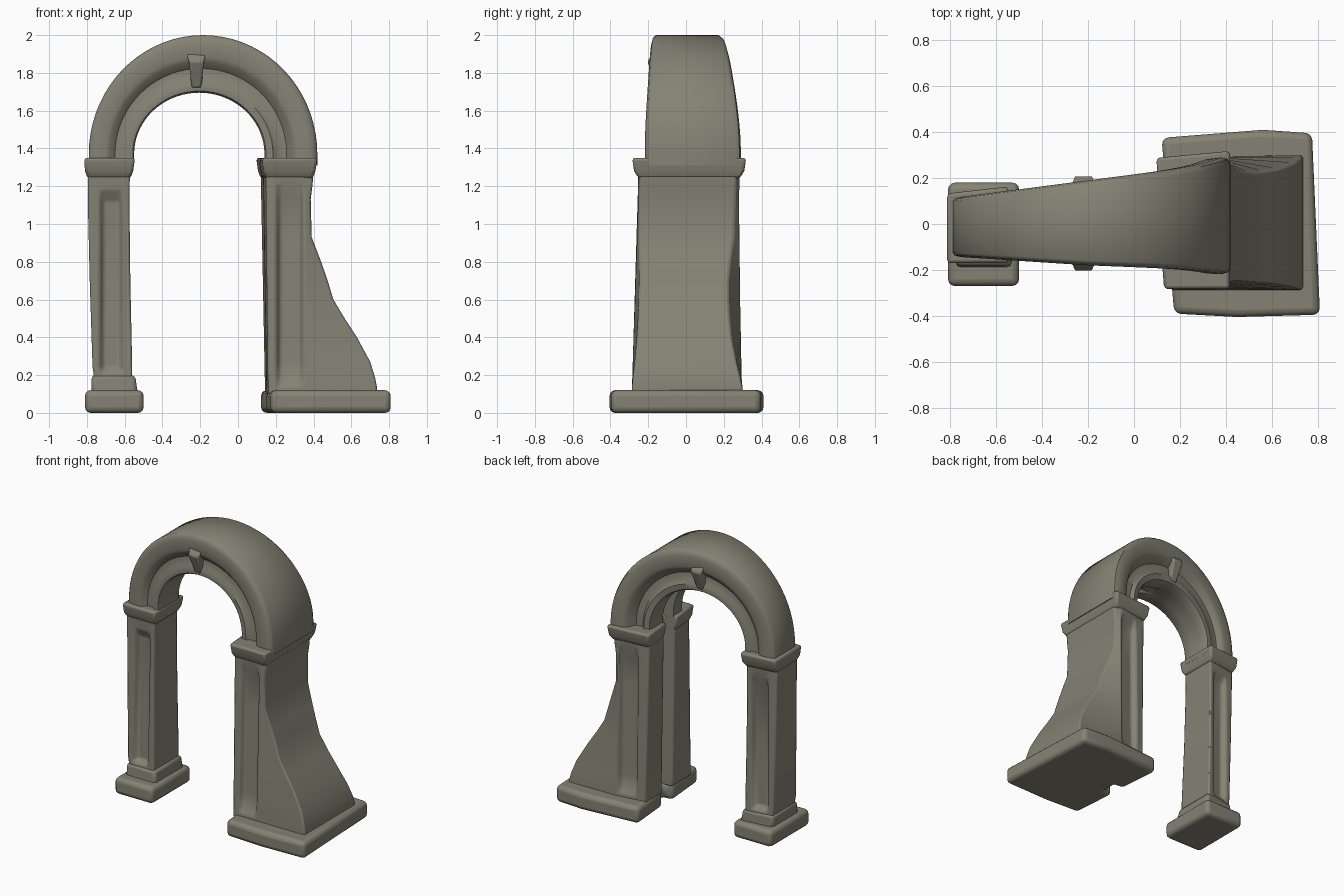
import bpy, bmesh, math

if "Cube" in bpy.data.objects:
    bpy.data.objects.remove(bpy.data.objects["Cube"], do_unlink=True)

STONE = (0.235, 0.225, 0.175, 1)
stone = bpy.data.materials.new("weathered_stone")
stone.use_nodes = True
stone.diffuse_color = STONE
bsdf = stone.node_tree.nodes["Principled BSDF"]
bsdf.inputs["Base Color"].default_value = STONE
bsdf.inputs["Roughness"].default_value = 0.9

TILT = 0.03  # how far the back of each pillar slants in towards -x


def loft(name, rings, bevel=0.0, segments=2):
    """Skin a list of equal-length rings, cap both ends and round the edges."""
    bm = bmesh.new()
    loops = [[bm.verts.new(p) for p in ring] for ring in rings]
    n = len(loops[0])
    for a, b in zip(loops, loops[1:]):
        for i in range(n):
            j = (i + 1) % n
            bm.faces.new((a[i], a[j], b[j], b[i]))
    bm.faces.new(loops[0][::-1])
    bm.faces.new(loops[-1])
    bmesh.ops.recalc_face_normals(bm, faces=bm.faces)
    mesh = bpy.data.meshes.new(name)
    bm.to_mesh(mesh)
    bm.free()
    mesh.materials.append(stone)
    obj = bpy.data.objects.new(name, mesh)
    bpy.context.collection.objects.link(obj)
    if bevel:
        mod = obj.modifiers.new("rounded_edges", "BEVEL")
        mod.width, mod.segments, mod.limit_method = bevel, segments, "ANGLE"
    bpy.ops.object.select_all(action="DESELECT")
    obj.select_set(True)
    bpy.context.view_layer.objects.active = obj
    bpy.ops.object.shade_smooth_by_angle(angle=math.radians(45))


def notch_points(xm, depth):
    """Channel cut into the middle of the inner side."""
    h = 0.06
    return [(xm, h), (xm + depth, h - 0.01), (xm + depth, 0.01 - h), (xm, -h)]


def slab(z, xf, xb, x1, y0, y1, notch=0.0, tilt=TILT):
    """Four-sided plan with a slanting back."""
    ring = [(xf, y0), (x1, y0), (x1, y1), (xb, y1 - tilt)]
    if notch:
        ring += notch_points((xf + xb) / 2, notch)
    return [(x, y, z) for x, y in ring]


def base_plan(z):
    """Buttress base: skewed, bulging a little at the middle of its long sides."""
    ring = [(0.175, -0.39), (0.45, -0.405), (0.81, -0.395), (0.775, 0.395),
            (0.56, 0.41), (0.12, 0.375)] + notch_points(0.147, 0.07)
    return [(x, y, z) for x, y in ring]


def shaft(z, xf, xb, x1, y0, y1, d, panel, notch=0.0, inset=0.0):
    """Plan of a shaft with sunk panels of depth d; inset trims the outer corners."""
    p0, p1 = panel
    s = 0.025
    face = [(p0, 0), (p0 + s, d), (p1 - s, d), (p1, 0)]

    def back(x):
        return y1 - TILT * max(0, p1 + s - x) / 0.2

    ring = [(xf, y0)] + [(x, y0 + k) for x, k in face]
    ring += [(x1, y0 + inset / 3), (x1, y1 - inset)]
    ring += [(x, back(x) - k) for x, k in reversed(face)] + [(xb, back(xb))]
    if notch:
        ring += notch_points((xf + xb) / 2, notch)
    return [(x, y, z) for x, y in ring]


# Slim pillar
panel = (-0.735, -0.605)
loft("slim_base", [slab(z, -0.81, -0.81, -0.5, -0.27, 0.18, tilt=0) for z in (0, 0.12)], 0.03, 3)
loft("slim_collar", [
    slab(0.1, -0.775, -0.775, -0.53, -0.19, 0.14),
    slab(0.2, -0.775, -0.775, -0.545, -0.18, 0.135)], 0.02)
loft("slim_shaft", [
    shaft(z, x0, x0, x1, y0, 0.125, d, panel)
    for z, x0, x1, y0, d in [
        (0.1, -0.765, -0.56, -0.17, 0), (0.21, -0.765, -0.56, -0.17, 0),
        (0.24, -0.77, -0.56, -0.17, 0.035), (0.7, -0.785, -0.57, -0.155, 0.035),
        (1.12, -0.795, -0.575, -0.145, 0.035), (1.18, -0.795, -0.575, -0.145, 0),
        (1.3, -0.795, -0.57, -0.145, 0)]], 0.01)
loft("slim_capital", [
    slab(1.24, -0.795, -0.795, -0.57, -0.14, 0.125),
    slab(1.28, -0.81, -0.81, -0.555, -0.165, 0.155),
    slab(1.35, -0.815, -0.815, -0.545, -0.172, 0.165)], 0.015)

# Heavy pillar whose outer side flares into a buttress
panel, groove = (0.2, 0.35), 0.09
loft("buttress_base", [base_plan(z) for z in (0, 0.12)], 0.03, 3)
flare = [(0.1, 0.735, 0, 0), (0.14, 0.735, 0, 0), (0.19, 0.725, 0.03, 0.01),
         (0.27, 0.7, 0.035, 0.03), (0.4, 0.63, 0.035, 0.055), (0.5, 0.565, 0.035, 0.065),
         (0.6, 0.505, 0.035, 0.07), (0.7, 0.475, 0.035, 0.07), (0.8, 0.44, 0.035, 0.06),
         (0.93, 0.39, 0.035, 0.04), (1.13, 0.385, 0.035, 0.03),
         (1.21, 0.395, 0, 0.025), (1.3, 0.4, 0, 0.02)]
loft("buttress_shaft", [
    shaft(z, 0.16 - 0.01 * z, 0.145 - 0.02 * z, x1,
          -0.29 + 0.03 * z, 0.3 - 0.01 * z, d, panel, groove, inset)
    for z, x1, d, inset in flare], 0.01)
loft("buttress_capital", [
    slab(1.24, 0.145, 0.12, 0.395, -0.25, 0.285, groove),
    slab(1.28, 0.135, 0.105, 0.41, -0.275, 0.31, groove),
    slab(1.35, 0.13, 0.095, 0.42, -0.285, 0.32, groove)], 0.015)

# Moulded arch, deepening from the slim side to the heavy side
moulding = [(0.0, 0.72), (0.03, 0.8), (0.16, 0.83), (0.24, 0.74), (0.42, 0.74),
            (0.54, 0.95), (0.62, 1.0), (0.86, 1.0), (0.96, 0.96), (1.0, 0.88)]


def arch_ring(angle, drop=0.0):
    c, s = math.cos(angle), math.sin(angle)
    heavy = max(0.0, c)
    sink = 0.28 * heavy
    section = [(t, -k) for t, k in moulding] + [(t, k) for t, k in reversed(moulding)]
    section += [(0.0, 0.26), (sink, 0.22), (sink, -0.22), (0.0, -0.26)]
    ring = []
    for t, k in section:
        x = -0.205 + 0.02 * t + c * (0.345 + 0.26 * t)
        z = 1.37 + s * (0.325 + 0.305 * t) - drop
        front = 0.18 + (0.065 if x < -0.2 else 0.04) * (x + 0.2) + 0.015 * heavy ** 6
        back = 0.19 + 0.13 * (x + 0.2) + 0.025 * heavy ** 6
        ring.append((x, k * (front if k < 0 else back), z))
    return ring


STEPS = 36
loft("arch", [arch_ring(0, 0.06)]
     + [arch_ring(math.pi * i / STEPS) for i in range(STEPS + 1)]
     + [arch_ring(math.pi, 0.06)])

# Small keystone wedges on both faces
for name, side, depth in (("front_keystone", -1, 0.18), ("back_keystone", 1, 0.185)):
    rings = []
    for z, w, out in ((1.72, 0.025, -0.03), (1.76, 0.03, -0.015),
                      (1.86, 0.04, 0.025), (1.91, 0.055, -0.012)):
        inner, outer = side * (depth - 0.08), side * (depth + out)
        rings.append([(-0.22 - w, inner, z), (-0.22 + w, inner, z),
                      (-0.22 + w, outer, z), (-0.22 - w, outer, z)])
    loft(name, rings, 0.01)
